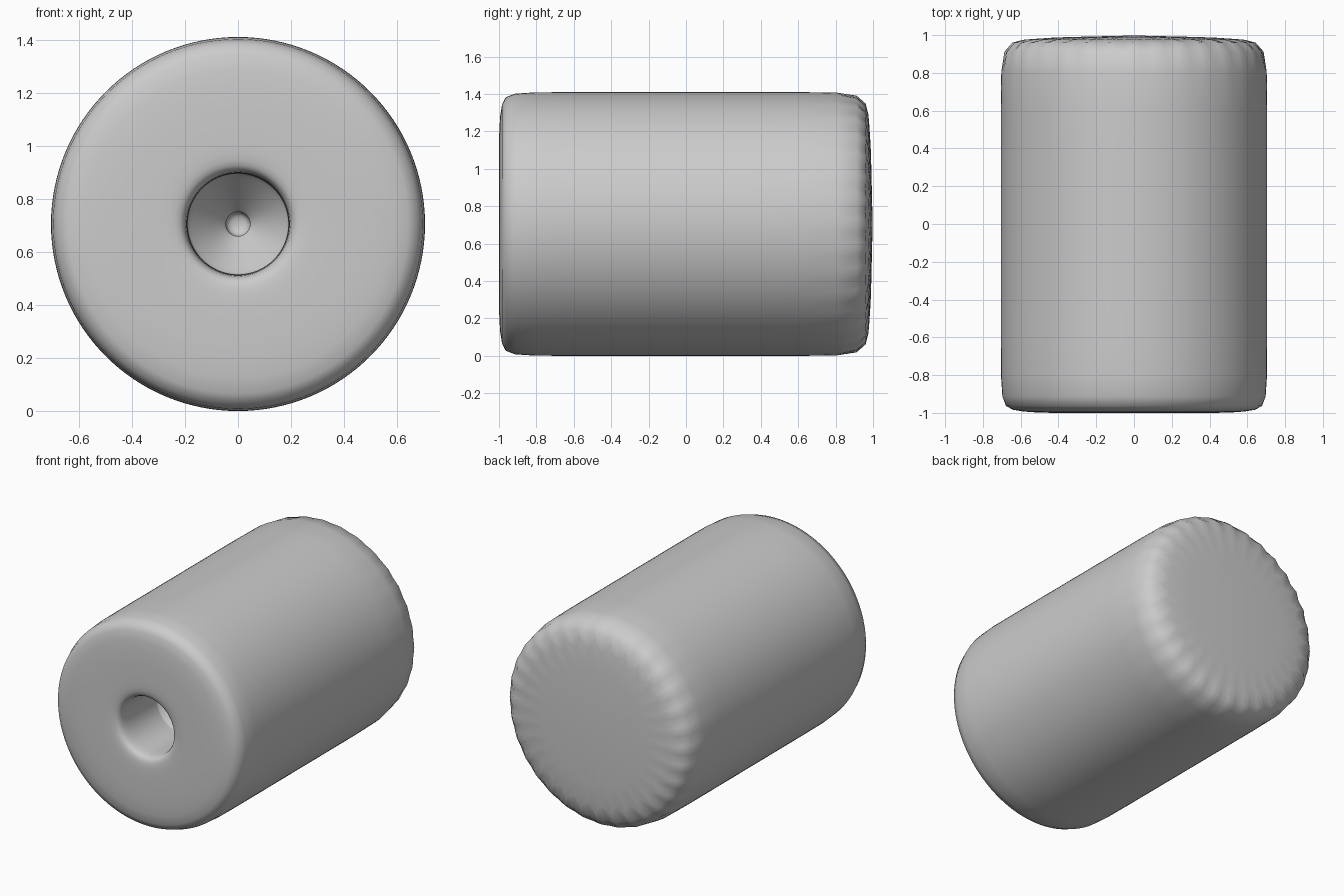
import bpy, bmesh, math

if "Cube" in bpy.data.objects:
    bpy.data.objects.remove(bpy.data.objects["Cube"])

SIDES = 32
R = 0.7095      # control radius, smooths down to about 0.705
AXIS_Z = 0.705

# Profile (radius, y): back rim, outer wall, front face, hole wall, cone, small pit
profile = [
    (R, 1.0), (R, 0.9), (R, -0.9), (R, -1.0),
    (0.32, -1.0), (0.205, -1.0),
    (0.191, -0.94), (0.191, -0.62), (0.191, -0.60), (0.189, -0.595),
    (0.049, -0.435), (0.046, -0.43), (0.046, -0.42), (0.046, -0.36),
]

bm = bmesh.new()
rings = []
for r, y in profile:
    ring = []
    for i in range(SIDES):
        a = 2 * math.pi * i / SIDES
        ring.append(bm.verts.new((r * math.sin(a), y, AXIS_Z + r * math.cos(a))))
    rings.append(ring)

for a, b in zip(rings, rings[1:]):
    for i in range(SIDES):
        j = (i + 1) % SIDES
        bm.faces.new((a[i], a[j], b[j], b[i]))

# Single-polygon caps: the back one gives the rippled rim when subdivided
bm.faces.new(rings[0])
bm.faces.new(rings[-1])
bmesh.ops.recalc_face_normals(bm, faces=bm.faces)

mesh = bpy.data.meshes.new("rounded_barrel")
bm.to_mesh(mesh)
bm.free()
for p in mesh.polygons:
    p.use_smooth = True

barrel = bpy.data.objects.new("rounded_barrel", mesh)
bpy.context.collection.objects.link(barrel)

# Smooth subdivision
sub = barrel.modifiers.new("smooth", 'SUBSURF')
sub.levels = 2
sub.render_levels = 2
